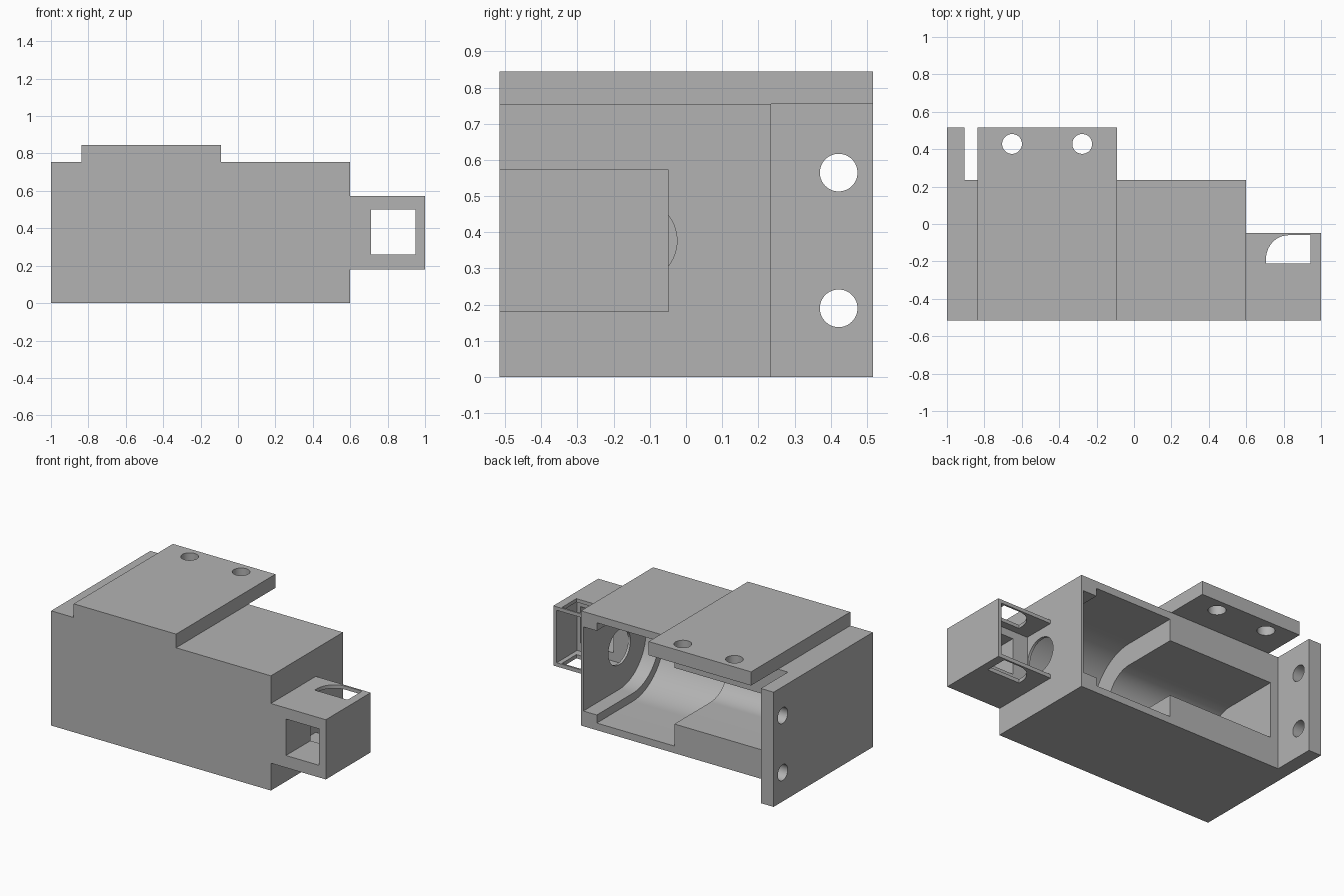
import bpy, bmesh
from math import pi, cos, sin
from mathutils import Matrix

cube = bpy.data.objects.get("Cube")
if cube:
    bpy.data.objects.remove(cube)

grey = bpy.data.materials.new("light grey plastic")
grey.use_nodes = True
COLOUR = (0.45, 0.45, 0.45, 1)
grey.diffuse_color = COLOUR
grey.node_tree.nodes["Principled BSDF"].inputs["Base Color"].default_value = COLOUR

AXIS_Y, AXIS_Z = -0.14, 0.377   # centre line of the barrel


def finish(name, bm):
    bmesh.ops.recalc_face_normals(bm, faces=bm.faces)
    mesh = bpy.data.meshes.new(name)
    bm.to_mesh(mesh)
    bm.free()
    mesh.materials.append(grey)
    obj = bpy.data.objects.new(name, mesh)
    bpy.context.collection.objects.link(obj)
    return obj


def box(name, x0, x1, y0, y1, z0, z1):
    bm = bmesh.new()
    size = Matrix.Diagonal((x1 - x0, y1 - y0, z1 - z0, 1))
    place = Matrix.Translation(((x0 + x1) / 2, (y0 + y1) / 2, (z0 + z1) / 2))
    bmesh.ops.create_cube(bm, size=1, matrix=place @ size)
    return finish(name, bm)


def prism(name, points, depth):
    """Extrude a flat outline of 3D points along a vector."""
    bm = bmesh.new()
    face = bm.faces.new([bm.verts.new(p) for p in points])
    side = bmesh.ops.extrude_face_region(bm, geom=[face])["geom"]
    bmesh.ops.translate(bm, vec=depth, verts=[v for v in side if isinstance(v, bmesh.types.BMVert)])
    return finish(name, bm)


def cylinder(name, centre, radius, depth, axis):
    bm = bmesh.new()
    turn = Matrix.Rotation(pi / 2, 4, "Y") if axis == "X" else Matrix.Identity(4)
    bmesh.ops.create_cone(bm, cap_ends=True, segments=64, radius1=radius, radius2=radius,
                          depth=depth, matrix=Matrix.Translation(centre) @ turn)
    return finish(name, bm)


def channel(name, x0, x1, radius):
    """U-shaped trough along x, open to the back."""
    pts = [(x0, 0.4, AXIS_Z + radius)]
    for i in range(41):
        a = pi / 2 + pi * i / 40
        pts.append((x0, AXIS_Y + radius * cos(a), AXIS_Z + radius * sin(a)))
    pts.append((x0, 0.4, AXIS_Z - radius))
    return prism(name, pts, (x1 - x0, 0, 0))


def combine(target, others, operation):
    for other in others:
        mod = target.modifiers.new("combine", "BOOLEAN")
        mod.operation, mod.solver, mod.object = operation, "EXACT", other
        other.hide_render = True
        bpy.context.view_layer.update()
        mesh = bpy.data.meshes.new_from_object(
            target.evaluated_get(bpy.context.evaluated_depsgraph_get()))
        target.modifiers.clear()
        target.data = mesh
        bpy.data.objects.remove(other)


# Main housing with stepped barrel seats and shaft bore
housing = box("housing", -1, 0.6, -0.515, 0.235, 0, 0.755)
combine(housing, [
    channel("rear_seat", -0.85, -0.07, 0.185),
    channel("barrel_seat", -0.08, 0.485, 0.33),
    channel("front_seat", 0.475, 0.583, 0.277),
    cylinder("shaft_bore", (0.6, AXIS_Y, AXIS_Z), 0.115, 0.2, "X"),
], "DIFFERENCE")

# End flange with two screw holes
flange = box("end_flange", -1, -0.907, 0.235, 0.517, 0, 0.755)
combine(flange, [cylinder("flange_hole", (-0.95, 0.422, z), 0.052, 0.3, "X")
                 for z in (0.19, 0.565)], "DIFFERENCE")

# Top mounting plate with two screw holes
plate = box("mounting_plate", -0.836, -0.09, -0.515, 0.517, 0.755, 0.845)
combine(plate, [cylinder("plate_hole", (x, 0.428, 0.8), 0.053, 0.3, "Z")
                for x in (-0.652, -0.277)], "DIFFERENCE")

# Shaft guard: front window, open back pocket, rounded slot through top and bottom
guard = box("shaft_guard", 0.6, 1, -0.515, -0.048, 0.18, 0.573)
slot = [(0.945, -0.06, 0), (0.945, -0.21, 0), (0.705, -0.21, 0)]
for i in range(13):
    a = pi - pi / 2 * i / 12
    slot.append((0.825 + 0.12 * cos(a), -0.19 + 0.13 * sin(a), 0))
combine(guard, [
    box("window", 0.71, 0.95, -0.7, 0.1, 0.26, 0.5),
    box("pocket", 0.5, 0.975, -0.26, 0.1, 0.205, 0.55),
    prism("guard_slot", slot, (0, 0, 1)),
], "DIFFERENCE")

# Keep crisp edges while smoothing the round surfaces
bpy.ops.object.select_all(action="DESELECT")
for part in (housing, flange, plate, guard):
    part.select_set(True)
bpy.context.view_layer.objects.active = housing
bpy.ops.object.shade_smooth_by_angle()
